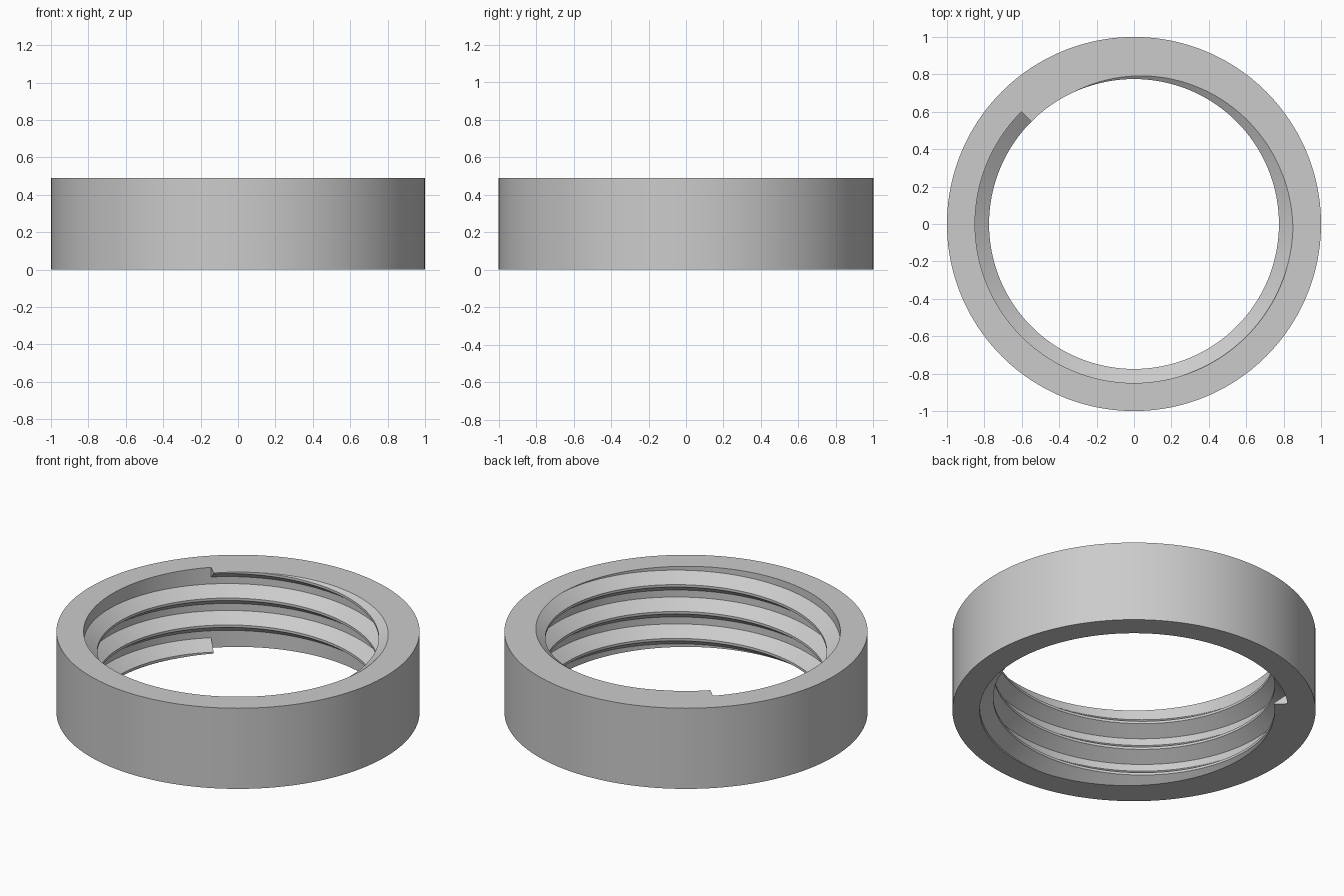
import bpy
import bmesh
from math import cos, sin, radians, tau

HEIGHT = 0.49
OUTER, BORE, CREST = 1.0, 0.85, 0.775   # outside, thread root and thread crest radii
SEGMENTS = 180
TURNS = 3
PITCH = HEIGHT / TURNS
FLANK, LAND = 0.053, 0.015              # height of a sloped flank and of the crest flat
START = radians(135)                    # where the thread begins and ends
FIRST_CREST = 0.009                     # top of the crest at the start

if "Cube" in bpy.data.objects:
    bpy.data.objects.remove(bpy.data.objects["Cube"], do_unlink=True)

grey = bpy.data.materials.new("plain_grey")
grey.use_nodes = True
grey.diffuse_color = (0.6, 0.6, 0.6, 1)
grey.node_tree.nodes["Principled BSDF"].inputs["Base Color"].default_value = (0.6, 0.6, 0.6, 1)


def sweep(bm, profile, steps, pitch=0.0, closed=False):
    """Carry an (r, z) profile around the z axis, rising by pitch each turn."""
    sections = []
    for i in range(steps if closed else steps + 1):
        a = START + tau * i / SEGMENTS
        lift = pitch * i / SEGMENTS
        sections.append([bm.verts.new((r * cos(a), r * sin(a), z + lift)) for r, z in profile])
    pairs = list(zip(sections, sections[1:]))
    if closed:
        pairs.append((sections[-1], sections[0]))
    else:
        bm.faces.new(sections[0])
        bm.faces.new(sections[-1])
    n = len(profile)
    for s, t in pairs:
        for k in range(n):
            j = (k + 1) % n
            bm.faces.new((s[k], s[j], t[j], t[k]))


def trim(bm, z, up):
    """Cut away everything beyond a level plane and close the cut."""
    cut = bmesh.ops.bisect_plane(
        bm, geom=bm.verts[:] + bm.edges[:] + bm.faces[:], dist=1e-6,
        plane_co=(0, 0, z), plane_no=(0, 0, up), clear_outer=True)["geom_cut"]
    edges = [e for e in cut if isinstance(e, bmesh.types.BMEdge) and e.is_boundary]
    bmesh.ops.edgeloop_fill(bm, edges=edges)


def finish(bm, name):
    bmesh.ops.recalc_face_normals(bm, faces=bm.faces[:])
    mesh = bpy.data.meshes.new(name)
    bm.to_mesh(mesh)
    bm.free()
    mesh.materials.append(grey)
    obj = bpy.data.objects.new(name, mesh)
    bpy.context.collection.objects.link(obj)
    bpy.ops.object.select_all(action='DESELECT')
    obj.select_set(True)
    bpy.context.view_layer.objects.active = obj
    bpy.ops.object.shade_smooth_by_angle(angle=radians(25))


# Plain ring
bm = bmesh.new()
sweep(bm, [(OUTER, 0), (OUTER, HEIGHT), (BORE, HEIGHT), (BORE, 0)], SEGMENTS, closed=True)
finish(bm, "ring_body")

# Internal helical thread, trimmed flush with both faces of the ring
top, low = FIRST_CREST, FIRST_CREST - LAND
bm = bmesh.new()
sweep(bm, [(BORE, low - FLANK), (CREST, low), (CREST, top), (BORE, top + FLANK)],
      SEGMENTS * TURNS, pitch=PITCH)
trim(bm, HEIGHT, 1)
trim(bm, 0, -1)
finish(bm, "inner_thread")
